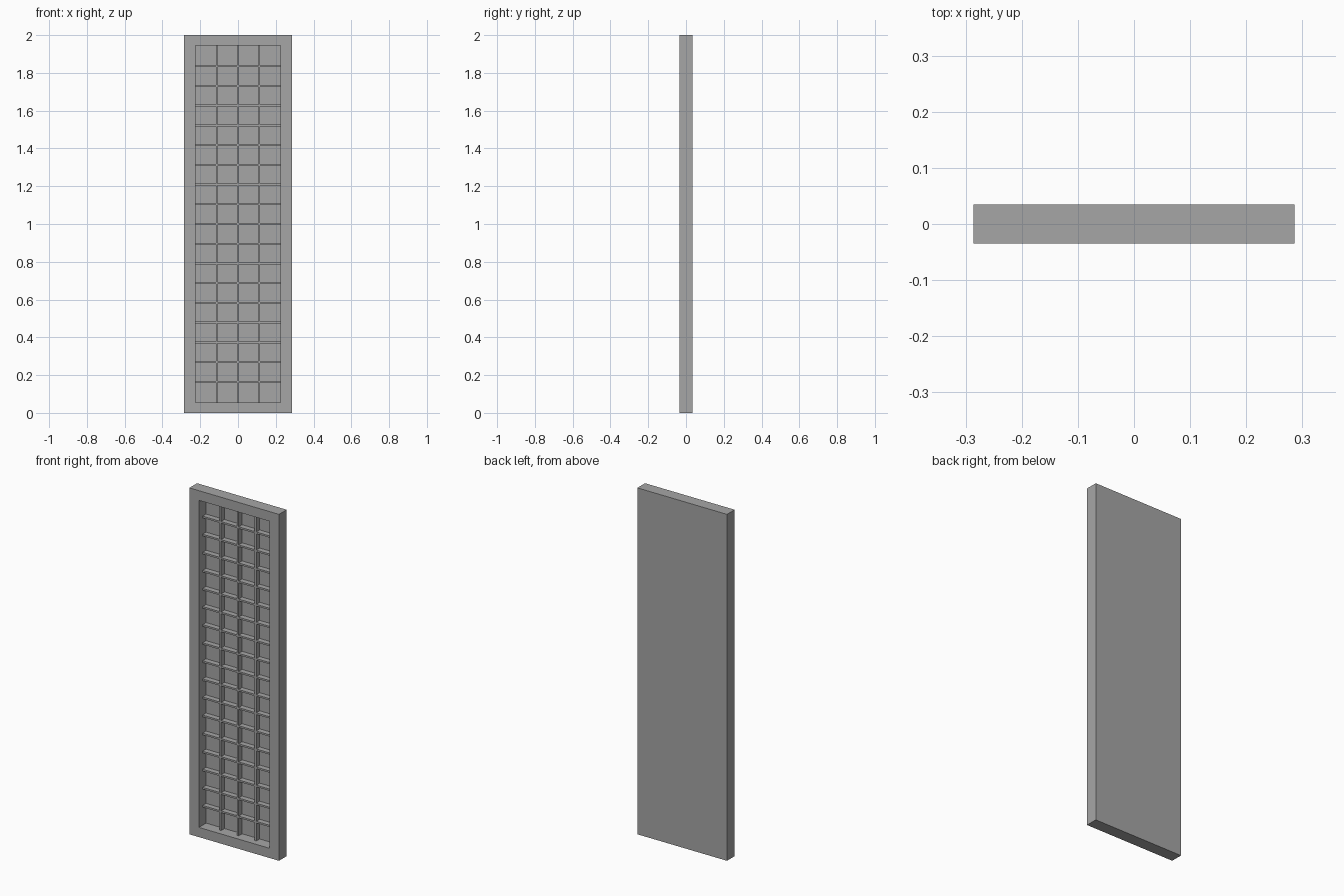
import bpy

cube = bpy.data.objects.get("Cube")
if cube:
    bpy.data.objects.remove(cube, do_unlink=True)

# Overall sizes
HALF_W, HALF_D, HEIGHT = 0.286, 0.035, 2.0
OPEN_W, BORDER = 0.225, 0.056
PANEL_Y, BAR_Y = 0.03, -0.001
BAR = 0.01

grey = bpy.data.materials.new("plain_grey")
grey.use_nodes = True
colour = (0.38, 0.38, 0.38, 1)
grey.diffuse_color = colour
grey.node_tree.nodes["Principled BSDF"].inputs["Base Color"].default_value = colour


def make_object(name, verts, faces):
    mesh = bpy.data.meshes.new(name)
    mesh.from_pydata(verts, [], faces)
    mesh.materials.append(grey)
    obj = bpy.data.objects.new(name, mesh)
    bpy.context.collection.objects.link(obj)
    return obj


def box(name, x0, x1, y0, y1, z0, z1):
    verts = [(x, y, z) for x in (x0, x1) for y in (y0, y1) for z in (z0, z1)]
    faces = [(0, 1, 3, 2), (4, 6, 7, 5), (0, 4, 5, 1),
             (2, 3, 7, 6), (0, 2, 6, 4), (1, 5, 7, 3)]
    return make_object(name, verts, faces)


def ring(half_width, y, z0, z1):
    return [(-half_width, y, z0), (half_width, y, z0),
            (half_width, y, z1), (-half_width, y, z1)]


# Frame with a recessed front: four rings bridged from the back to the recess
loops = [ring(HALF_W, HALF_D, 0, HEIGHT),
         ring(HALF_W, -HALF_D, 0, HEIGHT),
         ring(OPEN_W, -HALF_D, BORDER, HEIGHT - BORDER),
         ring(OPEN_W, PANEL_Y, BORDER, HEIGHT - BORDER)]
verts = [v for loop in loops for v in loop]
faces = [(3, 2, 1, 0), (12, 13, 14, 15)]
for r in range(3):
    for i in range(4):
        a, b = r * 4 + i, r * 4 + (i + 1) % 4
        faces.append((a, b, b + 4, a + 4))
make_object("frame_and_back_panel", verts, faces)

# Upright lattice bars
for i in range(1, 4):
    x = -OPEN_W + i * OPEN_W / 2
    box(f"upright_bar_{i}", x - BAR / 2, x + BAR / 2, BAR_Y, PANEL_Y,
        BORDER, HEIGHT - BORDER)

# Cross lattice bars
for i in range(17):
    z = HEIGHT / 2 + (i - 8) * 0.1044
    box(f"cross_bar_{i + 1}", -OPEN_W, OPEN_W, BAR_Y, PANEL_Y,
        z - BAR / 2, z + BAR / 2)
